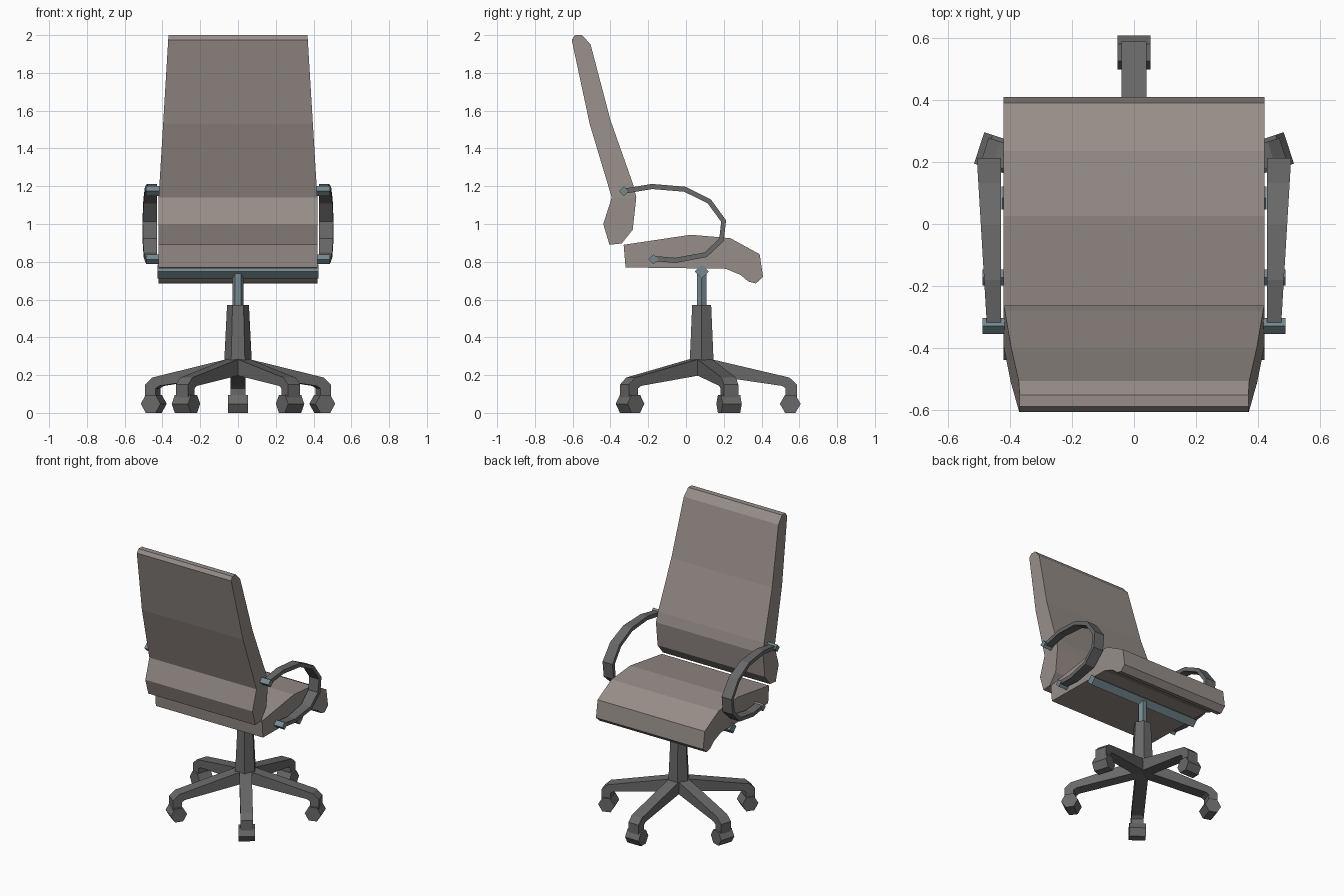
import bpy, bmesh
from math import sin, cos, pi, radians
from mathutils import Matrix, Vector

if "Cube" in bpy.data.objects:
    bpy.data.objects.remove(bpy.data.objects["Cube"])


def material(name, rgb):
    m = bpy.data.materials.new(name)
    m.diffuse_color = (*rgb, 1)
    m.use_nodes = True
    m.node_tree.nodes["Principled BSDF"].inputs["Base Color"].default_value = m.diffuse_color
    return m


FABRIC = material("taupe fabric", (0.31, 0.27, 0.25))
PLASTIC = material("dark plastic", (0.14, 0.14, 0.14))
STEEL = material("blue steel", (0.18, 0.25, 0.28))
AXIS_Y = 0.083


def finish(bm, name, mat):
    bmesh.ops.recalc_face_normals(bm, faces=bm.faces)
    me = bpy.data.meshes.new(name)
    bm.to_mesh(me)
    bm.free()
    me.materials.append(mat)
    ob = bpy.data.objects.new(name, me)
    bpy.context.collection.objects.link(ob)
    return ob


def prism(name, profile, x0, x1, mat, matrix=None, split=None):
    """Extrude a (y, z) profile across x; x0 and x1 give x at each point."""
    bm = bmesh.new()
    a = [bm.verts.new((x0(y, z), y, z)) for y, z in profile]
    b = [bm.verts.new((x1(y, z), y, z)) for y, z in profile]
    bm.faces.new(a)
    bm.faces.new(b)
    n = len(a)
    for i in range(n):
        j = (i + 1) % n
        bm.faces.new((a[i], a[j], b[j], b[i]))
    if split:
        for side in (a, b):
            bmesh.ops.connect_verts(bm, verts=[side[i] for i in split])
    if matrix:
        bm.transform(matrix)
    return finish(bm, name, mat)


def const(v):
    return lambda y, z: v


def ngon(y, z, r, n, turn=0):
    return [(y + r * cos(turn + 2 * pi * i / n), z + r * sin(turn + 2 * pi * i / n))
            for i in range(n)]


def column(name, r0, r1, z0, z1, mat):
    bm = bmesh.new()
    bmesh.ops.create_cone(bm, cap_ends=True, segments=6, radius1=r0, radius2=r1, depth=z1 - z0)
    # corners point along x
    turn = 0 if any(abs(v.co.y) < 1e-4 for v in bm.verts) else pi / 6
    bm.transform(Matrix.Translation((0, AXIS_Y, (z0 + z1) / 2)) @ Matrix.Rotation(turn, 4, 'Z'))
    return finish(bm, name, mat)


# Seat cushion
prism("seat", [(-0.33, 0.89), (0.025, 0.943), (0.235, 0.925), (0.39, 0.84), (0.408, 0.72),
               (0.37, 0.685), (0.33, 0.695), (0.29, 0.73), (0.21, 0.763), (-0.32, 0.77)],
      const(-0.42), const(0.42), FABRIC)

# Backrest, narrowing towards the top
back = [(-0.605, 1.975), (-0.588, 2.0), (-0.55, 2.0), (-0.505, 1.95), (-0.40, 1.55),
        (-0.28, 1.21), (-0.263, 1.14), (-0.282, 0.97), (-0.34, 0.897), (-0.405, 0.89),
        (-0.438, 1.0), (-0.393, 1.14), (-0.51, 1.53)]


def back_width(y, z):
    return 0.42 - 0.052 * max(0, z - 1.14) / 0.86


prism("backrest", back, lambda y, z: -back_width(y, z), back_width, FABRIC, split=(6, 11))

# Looped armrests, widest at the front, with their mounting pins
outer = [Vector(p) for p in [(-0.33, 1.187), (-0.18, 1.212), (-0.003, 1.197), (0.132, 1.13),
                             (0.212, 1.02), (0.20, 0.91), (0.11, 0.825), (-0.055, 0.794),
                             (-0.175, 0.804)]]
inner = []
for i, p in enumerate(outer):
    t = (outer[min(i + 1, len(outer) - 1)] - outer[max(i - 1, 0)]).normalized()
    inner.append(p + Vector((t.y, -t.x)) * 0.027)
arm = [tuple(p) for p in outer + inner[::-1]]
for side, s in (("left", -1), ("right", 1)):
    prism(side + "_armrest", arm, const(s * 0.428),
          lambda y, z: s * (0.474 + 0.06 * (y + 0.32)), PLASTIC)
    for label, y, z in (("upper", -0.328, 1.174), ("lower", -0.172, 0.813)):
        prism(f"{side}_{label}_arm_pin", ngon(y, z, 0.026, 4),
              const(s * 0.40), const(s * 0.487), STEEL)

# Crossbar under the seat and central column
prism("seat_crossbar", ngon(AXIS_Y, 0.748, 0.037, 4), const(-0.427), const(0.427), STEEL)
column("gas_lift", 0.03, 0.03, 0.55, 0.745, STEEL)
column("column_sleeve", 0.074, 0.058, 0.25, 0.572, PLASTIC)

# Five-legged base with hexagonal casters
leg = [(0, 0.295), (0.06, 0.282), (0.465, 0.187), (0.505, 0.15), (0.505, 0.08),
       (0.445, 0.08), (0.445, 0.13), (0.425, 0.143), (0, 0.205)]
for k in range(5):
    place = Matrix.Translation((0, AXIS_Y, 0)) @ Matrix.Rotation(radians(72 * k), 4, 'Z')
    prism(f"base_leg_{k + 1}", leg, const(-0.04), const(0.04), PLASTIC, place)
    prism(f"caster_{k + 1}", ngon(0.469, 0.048, 0.055, 6), const(-0.053), const(0.053),
          PLASTIC, place)
